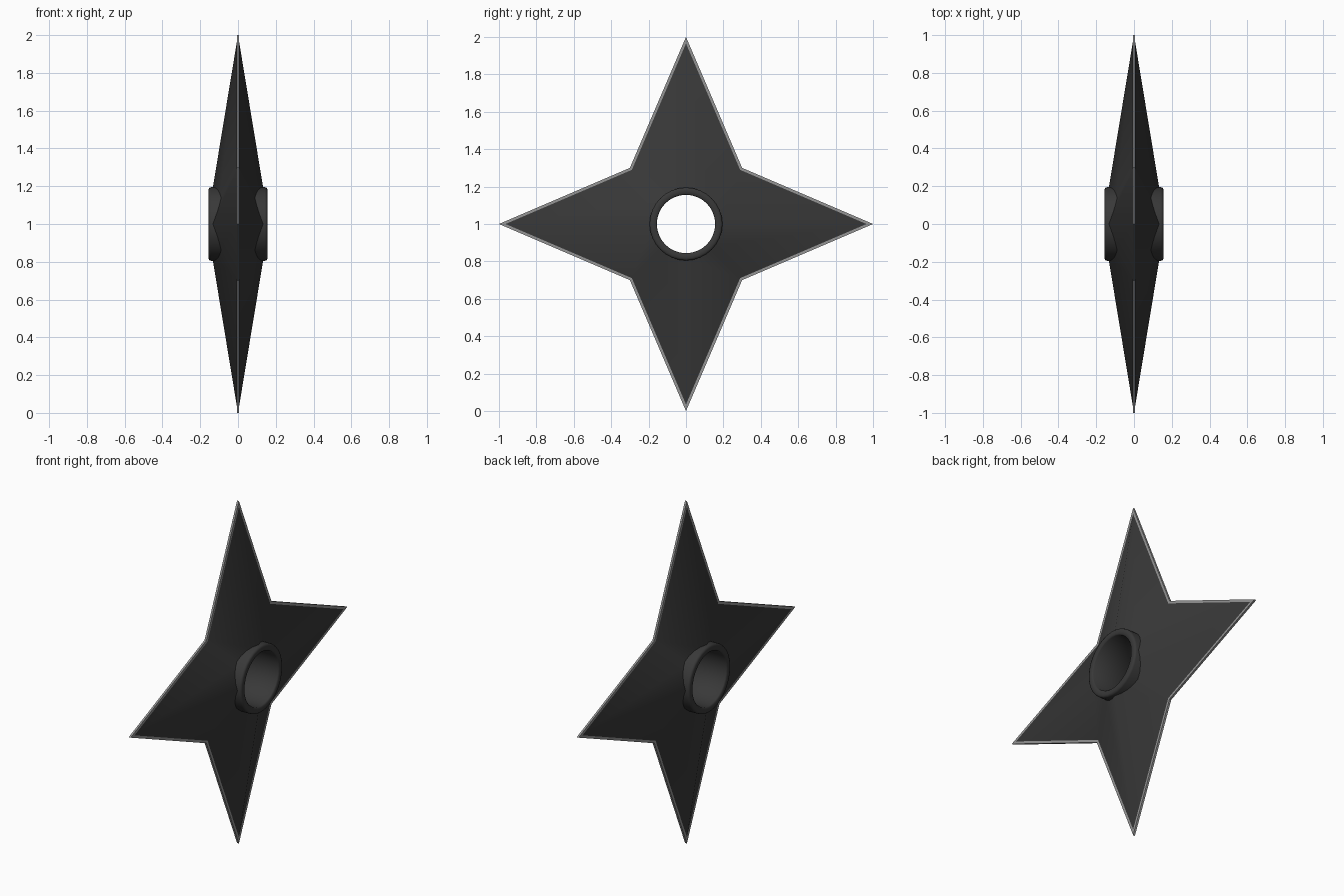
import bpy, bmesh, math

if "Cube" in bpy.data.objects:
    bpy.data.objects.remove(bpy.data.objects["Cube"])

CENTRE_Z = 1.0
TIP, NOTCH, HUB = 1.0, 0.3 * math.sqrt(2), 0.172
PEAK = 0.165          # height of the pyramid ridges at the centre


def material(name, v):
    m = bpy.data.materials.new(name)
    m.diffuse_color = (v, v, v, 1)
    m.use_nodes = True
    m.node_tree.nodes["Principled BSDF"].inputs["Base Color"].default_value = m.diffuse_color
    return m


dark = material("dark steel", 0.04)
bright = material("sharpened edge grey", 0.3)


def finish(bm, name, mat, angle):
    bmesh.ops.remove_doubles(bm, verts=bm.verts, dist=1e-5)
    bmesh.ops.recalc_face_normals(bm, faces=bm.faces)
    me = bpy.data.meshes.new(name)
    bm.to_mesh(me)
    bm.free()
    ob = bpy.data.objects.new(name, me)
    bpy.context.collection.objects.link(ob)
    me.materials.append(mat)
    bpy.ops.object.select_all(action='DESELECT')
    ob.select_set(True)
    bpy.context.view_layer.objects.active = ob
    bpy.ops.object.shade_smooth_by_angle(angle=math.radians(angle))
    return ob


def polar(x, r, a):
    return (x, r * math.cos(a), CENTRE_Z + r * math.sin(a))


def sweep(bm, profile, steps):
    """Revolve a closed (x, radius) profile about x; profile(i) may vary with the step."""
    rows = []
    for i in range(steps):
        a = 2 * math.pi * i / steps
        rows.append([bm.verts.new(polar(x, r, a)) for x, r in profile(i)])
    for i in range(steps):
        p, q = rows[i], rows[(i + 1) % steps]
        n = len(p)
        for j in range(n):
            k = (j + 1) % n
            bm.faces.new((p[j], p[k], q[k], q[j]))


# Four-pointed blade: thick hub, tapering to a knife edge all round
def blade_profile(i):
    r = NOTCH if i % 2 else TIP
    h = PEAK * (1 - HUB / r)
    return [(h, HUB), (0.0001, r), (-0.0001, r), (-h, HUB)]


bm = bmesh.new()
sweep(bm, blade_profile, 8)
finish(bm, "blade", dark, 50)


# Thin bright star that shows only along the sharpened edge
def edge_profile(i):
    r = NOTCH if i % 2 else TIP
    t = 0.006
    return [(t, HUB), (t, r), (-t, r), (-t, HUB)]


bm = bmesh.new()
sweep(bm, edge_profile, 8)
finish(bm, "cutting_edge", bright, 30)

# Central ring with softened rims, lining the hole
half = [(0.143, 0.195), (0.151, 0.192), (0.155, 0.184), (0.155, 0.162), (0.149, 0.156)]
ring = half + [(-x, r) for x, r in reversed(half)]
bm = bmesh.new()
sweep(bm, lambda i: ring, 32)
finish(bm, "centre_ring", dark, 50)
